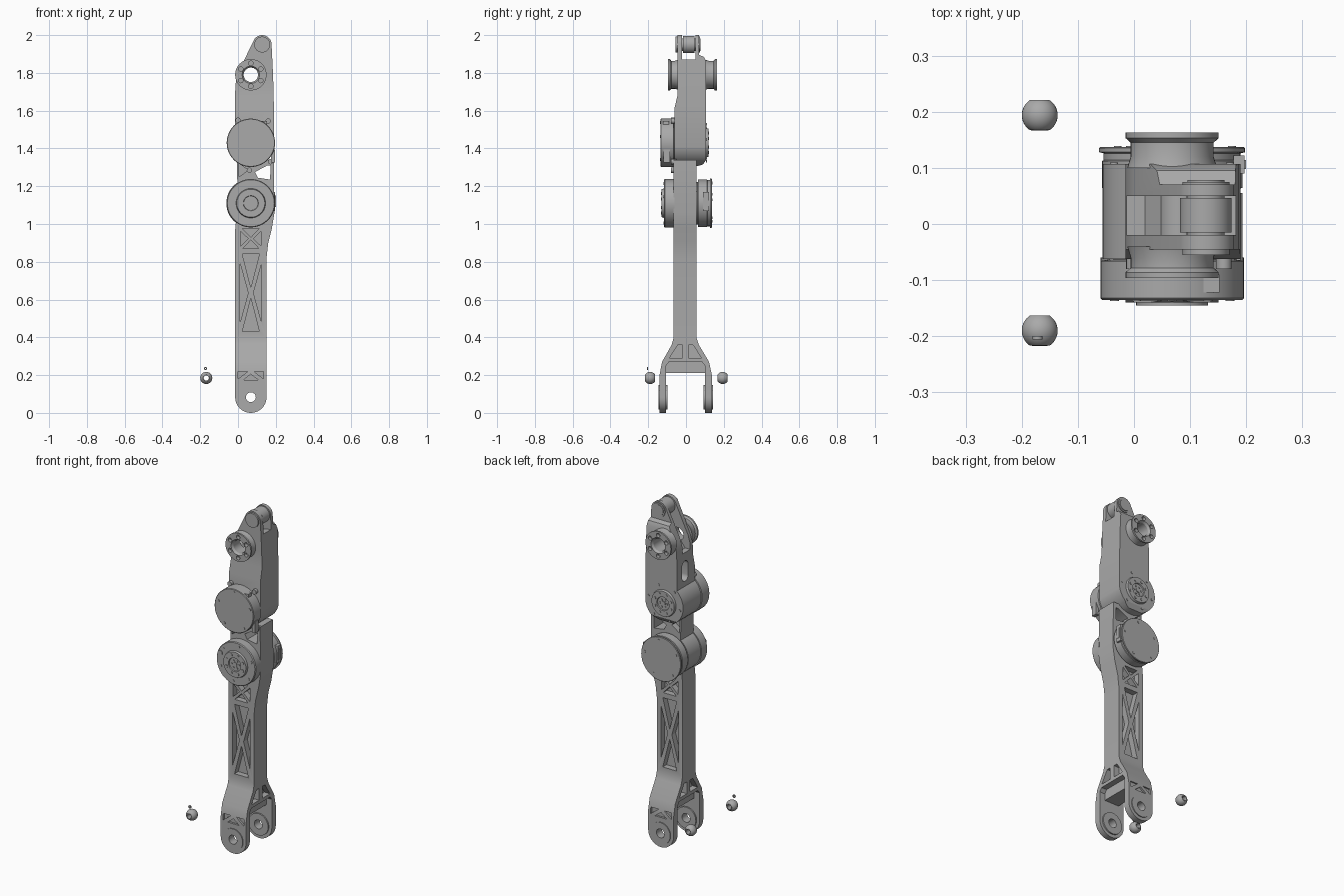
import bpy, bmesh, math
from mathutils import Vector

if "Cube" in bpy.data.objects:
    bpy.data.objects.remove(bpy.data.objects["Cube"])

metal = bpy.data.materials.new("machined grey")
metal.use_nodes = True
GREY = (0.4, 0.4, 0.4, 1)
metal.diffuse_color = GREY
metal.node_tree.nodes["Principled BSDF"].inputs["Base Color"].default_value = GREY

AX = 0.068                       # shared x of the joint axes
KNEE, ELBOW, WRIST = 1.11, 1.43, 1.79
parts = []


def finish(name, bm):
    bmesh.ops.recalc_face_normals(bm, faces=bm.faces)
    me = bpy.data.meshes.new(name)
    bm.to_mesh(me)
    bm.free()
    me.materials.append(metal)
    ob = bpy.data.objects.new(name, me)
    bpy.context.scene.collection.objects.link(ob)
    parts.append(ob)
    return ob


def prisms(name, items):
    """Extrude outlines; each item is (points, axis, start, end)."""
    bm = bmesh.new()
    for pts, axis, a, b in items:
        place = (lambda u, z, d: (u, d, z)) if axis == "y" else (lambda u, z, d: (d, u, z))
        lo = [bm.verts.new(place(u, z, a)) for u, z in pts]
        hi = [bm.verts.new(place(u, z, b)) for u, z in pts]
        bm.faces.new(lo)
        bm.faces.new(hi)
        for i in range(len(pts)):
            j = (i + 1) % len(pts)
            bm.faces.new((lo[i], lo[j], hi[j], hi[i]))
    return finish(name, bm)


def lathe(name, x, z, profile, closed=False, n=48):
    """Spin (radius, y) points about an axis along y; closed makes a bored ring."""
    bm = bmesh.new()
    rings = [[bm.verts.new((x + r * math.cos(2 * math.pi * k / n), y,
                            z + r * math.sin(2 * math.pi * k / n))) for k in range(n)]
             for r, y in profile]
    pairs = list(zip(rings, rings[1:]))
    if closed:
        pairs.append((rings[-1], rings[0]))
    else:
        bm.faces.new(rings[0])
        bm.faces.new(rings[-1])
    for p, q in pairs:
        for k in range(n):
            j = (k + 1) % n
            bm.faces.new((p[k], p[j], q[j], q[k]))
    return finish(name, bm)


def disc(name, x, z, r, a, b, n=48):
    return lathe(name, x, z, [(r, a), (r, b)], n=n)


def bake(ob):
    dg = bpy.context.evaluated_depsgraph_get()
    me = bpy.data.meshes.new_from_object(ob.evaluated_get(dg))
    ob.modifiers.clear()
    ob.data = me


def boolean(ob, tool, op="DIFFERENCE"):
    m = ob.modifiers.new("cut", "BOOLEAN")
    m.operation, m.solver, m.object = op, "EXACT", tool
    bake(ob)
    parts.remove(tool)
    bpy.data.objects.remove(tool)


def arc(x, z, r, a, b, n=20):
    ang = [math.radians(a + (b - a) * i / n) for i in range(n + 1)]
    return [(x + r * math.cos(t), z + r * math.sin(t)) for t in ang]


def both_faces(shapes, front, back):
    """Pocket cutters sunk from the front and back faces."""
    return [(s, "y", a, b) for s in shapes for a, b in ((-0.3, front), (back, 0.3))]


def bolts(prefix, x, z, ring, r, a, b, count, turn=0):
    for k in range(count):
        t = math.radians(turn + 360 * k / count)
        disc(f"{prefix}_{k + 1}", x + ring * math.cos(t), z + ring * math.sin(t), r, a, b, 14)


def truss(z0, z1, w):
    """Four triangles between the braces of an X."""
    mid, h, g = (z0 + z1) / 2, z1 - z0, (z1 - z0) * 0.07
    return [[(AX - w + .012, z1), (AX + w - .012, z1), (AX, mid + g)],
            [(AX - w + .012, z0), (AX + w - .012, z0), (AX, mid - g)],
            [(AX - w, z0 + h * .12), (AX - w, z1 - h * .12), (AX - .014, mid)],
            [(AX + w, z0 + h * .12), (AX + w, z1 - h * .12), (AX + .014, mid)]]


# Lower link: front outline crossed with the forked side outline
lower = prisms("lower_link", [(
    arc(AX, 0.083, 0.083, 180, 360)
    + [(.151, .82), (.16, .9), (.18, .98), (.193, 1.06), (.19, 1.34), (-.005, 1.34)]
    + arc(AX, KNEE, 0.122, 126, 230) + [(-.015, .97)], "y", -0.3, 0.3)])
side = prisms("lower_side", [(
    [(-.14, -.1), (-.105, -.1), (-.105, .25), (-.09, .27), (.085, .27), (.1, .25),
     (.1, -.1), (.137, -.1), (.137, .2), (.122, .27), (.068, .36), (.055, .4),
     (.055, 1.5), (-.065, 1.5), (-.065, .4), (-.076, .36), (-.127, .27), (-.14, .2)],
    "x", -0.5, 0.5)])
boolean(lower, side, "INTERSECT")

# Pockets in the lower link, neck window, fork gussets and pin bore
boolean(lower, prisms("pockets", both_faces(
    truss(.43, .84, .057) + truss(.87, .975, .055)
    + [[(.005, 1.25), (.005, 1.32), (.055, 1.285)]], -0.03, 0.02)))
boolean(lower, prisms("neck_window", [(
    [(.09, 1.275), (.105, 1.245), (.17, 1.235), (.172, 1.31), (.155, 1.31)], "y", -.3, .3)]))
boolean(lower, prisms("fork_pockets", both_faces(
    [[(.03, .175), (.106, .175), (AX, .205)], [(.0, .18), (.0, .218), (.05, .218)],
     [(.136, .18), (.136, .218), (.086, .218)]], -0.128, 0.125)))
gussets = [[(s * y - .003, z) for y, z in ((.015, .29), (.085, .29), (.04, .36), (.015, .36))]
           for s in (-1, 1)]
boolean(lower, prisms("gusset_pockets", [(g, "x", a, b) for g in gussets
                                         for a, b in ((-.3, .02), (.115, .3))]))
boolean(lower, disc("pin_bore", AX, .083, .026, -.3, .3))
prisms("fork_crossbar", [([(-.11, .21), (.105, .21), (.105, .275), (-.11, .275)], "x", .02, .116)])
for label, a, b in (("front", -.145, -.14), ("back", .137, .142),
                    ("front_inner", -.105, -.097), ("back_inner", .092, .1)):
    lathe("fork_boss_" + label, AX, .083, [(.026, a), (.064, a), (.064, b), (.026, b)], True)

# Upper link, with a channel at the top that leaves two prongs
upper = prisms("upper_link", [(
    arc(AX, ELBOW, 0.124, 132, 350, 30) + [(.19, 1.62), (.186, 1.78)]
    + arc(.128, 1.95, .05, 10, 155) + [(.0, 1.8), (-.011, 1.76), (-.015, 1.7)], "y", -.3, .3)])
side = prisms("upper_side", [(
    [(-.062, 1.2), (.055, 1.2), (.055, 1.305), (.09, 1.315), (.107, 1.34), (.107, 1.86),
     (.095, 1.885), (.07, 1.895), (.07, 2.1), (-.045, 2.1), (-.045, 1.68), (-.062, 1.61)],
    "x", -.5, .5)])
boolean(upper, side, "INTERSECT")
boolean(upper, prisms("channel", [(
    [(-.2, 1.72), (.02, 1.72), (.125, 1.86), (.3, 1.895), (.3, 2.2), (-.2, 2.2)],
    "y", -.02, .05)]))
slot = arc(.03, 1.645, .028, 0, 180, 10) + arc(.03, 1.58, .028, 180, 360, 10)
boolean(upper, prisms("side_slot", [(slot, "x", -.2, .05)]))
boolean(upper, disc("wrist_bore", AX, WRIST, .038, -.3, .3))

# Tip roller and its pin
disc("tip_roller", .128, 1.95, .046, -.015, .046)
disc("tip_pin", .128, 1.95, .033, -.05, .078)
disc("tip_boss_front", .128, 1.95, .042, -.055, -.045)
disc("tip_boss_back", .128, 1.95, .042, .07, .075)

# Wrist flanges, bored with a ring of holes
for label, root, out in (("front", -.04, -.096), ("back", .1, .163)):
    s = 1 if out > 0 else -1
    flange = lathe("wrist_flange_" + label, AX, WRIST,
                   [(.038, root), (.08, root), (.074, root + s * .02), (.074, out - s * .018),
                    (.083, out - s * .01), (.083, out), (.046, out), (.038, out - s * .012)], True)
    for k in range(6):
        t = math.radians(30 + 60 * k)
        boolean(flange, disc("hole", AX + .061 * math.cos(t), WRIST + .061 * math.sin(t),
                             .012, out - s * .02, out + s * .02, 16))


def hub(prefix, z, face, s):
    """Raised output hub with two bolt circles; s is the outward direction."""
    lathe(prefix + "_hub", AX, z, [(.078, face - s * .02), (.078, face), (.074, face + s * .012),
                                   (.04, face + s * .012), (.038, face + s * .006)])
    top = face + s * .01
    bolts(prefix + "_hub_bolt", AX, z, .057, .008, top, top + s * .005, 8, 22)
    bolts(prefix + "_core_bolt", AX, z, .024, .006, face, top, 6)
    disc(prefix + "_core", AX, z, .013, face, top)


# Knee: geared front with hub, motor drum behind
lathe("knee_front_drum", AX, KNEE, [(.128, -.06), (.128, -.112), (.124, -.117)])
hub("knee", KNEE, -.117, -1)
bolts("knee_rim_bolt", AX, KNEE, .106, .008, -.119, -.115, 6, 20)
disc("knee_knob", -.033, 1.15, .015, -.122, -.1, 16)
lathe("knee_motor", AX, KNEE, [(.112, .05), (.112, .062), (.125, .064), (.125, .112),
                               (.122, .114), (.122, .126), (.13, .128), (.13, .135), (.128, .137)])
bolts("knee_motor_bolt", AX, KNEE, .108, .007, .136, .139, 5, 10)

# Elbow: motor drum in front, hub behind
lathe("elbow_motor", AX, ELBOW, [(.112, -.055), (.112, -.063), (.128, -.066), (.128, -.132), (.125, -.135)])
bolts("elbow_motor_bolt", AX, ELBOW, .108, .008, -.137, -.134, 5, 18)
hub("elbow", ELBOW, .107, 1)
bolts("elbow_rim_bolt", AX, ELBOW, .105, .007, .106, .11, 6, 10)
for k, (x, z) in enumerate(((0, 1.55), (.16, 1.545), (.172, 1.33), (.06, 1.285))):
    disc(f"mount_lug_{k + 1}", x, z, .014, -.08, -.05, 16)


def port(name, x, z, w, h, a, b, d=.006):
    """Cable port frame around a small socket."""
    sx, sz = w / 2, h / 2
    frame = prisms(name, [([(x - sx, z - sz), (x + sx, z - sz), (x + sx, z + sz), (x - sx, z + sz)],
                           "y", a, b)])
    return frame


# Cable ports on the motor rims
port("elbow_port", .115, 1.53, .075, .03, -.122, -.09)
port("elbow_side_port", .185, 1.36, .02, .07, -.118, -.085)
port("knee_side_port", .187, 1.12, .02, .1, .09, .122)
prisms("knee_port_socket", [([(.098, 1.09), (.114, 1.09), (.114, 1.15), (.098, 1.15)], "x", .19, .2)])

# Loose spherical bearings beside the fork
for label, y in (("front", -.19), ("back", .194)):
    outer = [(.032 * math.cos(t), y + .032 * math.sin(t))
             for t in (math.radians(-57 + 114 * i / 16) for i in range(17))]
    lathe("ball_bearing_" + label, -.168, .185, outer + [(.0135, y + .027), (.0135, y - .027)], True, 32)
lathe("small_washer", -.172, .235, [(.004, -.206), (.009, -.206), (.009, -.2), (.004, -.2)], True, 20)

# Smooth the round parts, keep edges crisp
bpy.ops.object.select_all(action="DESELECT")
for ob in parts:
    ob.select_set(True)
bpy.context.view_layer.objects.active = parts[0]
bpy.ops.object.shade_smooth_by_angle(angle=math.radians(30))
